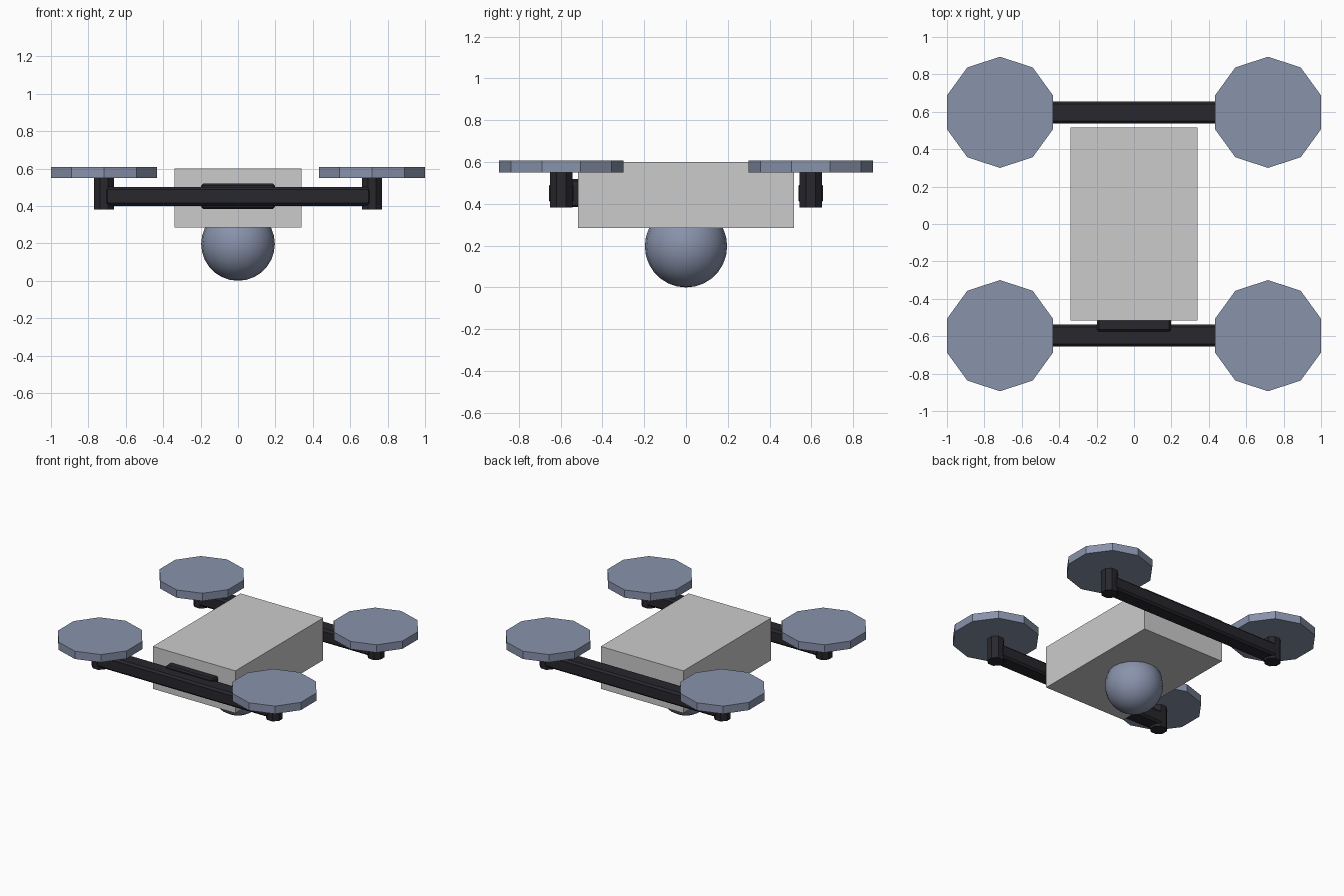
import bpy, math

if "Cube" in bpy.data.objects:
    bpy.data.objects.remove(bpy.data.objects["Cube"])


def material(name, rgb):
    m = bpy.data.materials.new(name)
    m.diffuse_color = (*rgb, 1)
    m.use_nodes = True
    m.node_tree.nodes["Principled BSDF"].inputs["Base Color"].default_value = m.diffuse_color
    return m


slate = material("slate", (0.25, 0.29, 0.41))
black = material("black", (0.02, 0.02, 0.026))


def finish(name, mat=None):
    ob = bpy.context.object
    ob.name = name
    if mat:
        ob.data.materials.append(mat)
    return ob


def box(name, center, size, mat=None, bevel=0.0):
    bpy.ops.mesh.primitive_cube_add(size=1, location=center)
    ob = finish(name, mat)
    ob.scale = size
    bpy.ops.object.transform_apply(location=False, rotation=False, scale=True)
    if bevel:
        mod = ob.modifiers.new("bevel", 'BEVEL')
        mod.width = bevel
        mod.segments = 1
    return ob


def prism(name, sides, radius, x, y, z0, z1, mat, turn=0.0):
    bpy.ops.mesh.primitive_cylinder_add(
        vertices=sides, radius=radius, depth=z1 - z0,
        location=(x, y, (z0 + z1) / 2), rotation=(0, 0, turn))
    return finish(name, mat)


# Central body
box("body", (0, 0, 0.4425), (0.68, 1.032, 0.315))

# Ball slung under the body
bpy.ops.mesh.primitive_uv_sphere_add(segments=20, ring_count=14, radius=0.197,
                                     location=(0, 0, 0.197))
finish("belly_ball", slate)
bpy.ops.object.shade_smooth()

# Plate joining the front arm to the body
box("front_plate", (0, -0.54, 0.452), (0.395, 0.07, 0.135), black, 0.01)

# Cross arms with a hub and a ten-sided rotor disc at each end
for end, sy in (("front", -1), ("back", 1)):
    y = 0.597 * sy
    box(f"{end}_arm", (0, y, 0.451), (1.424, 0.118, 0.1), black, 0.014)
    for side, sx in (("left", -1), ("right", 1)):
        x = 0.7165 * sx
        prism(f"{end}_{side}_hub", 8, 0.0585, x, y, 0.382, 0.56, black, math.pi / 8)
        prism(f"{end}_{side}_rotor", 10, 0.297, x, y, 0.55, 0.608, slate)
